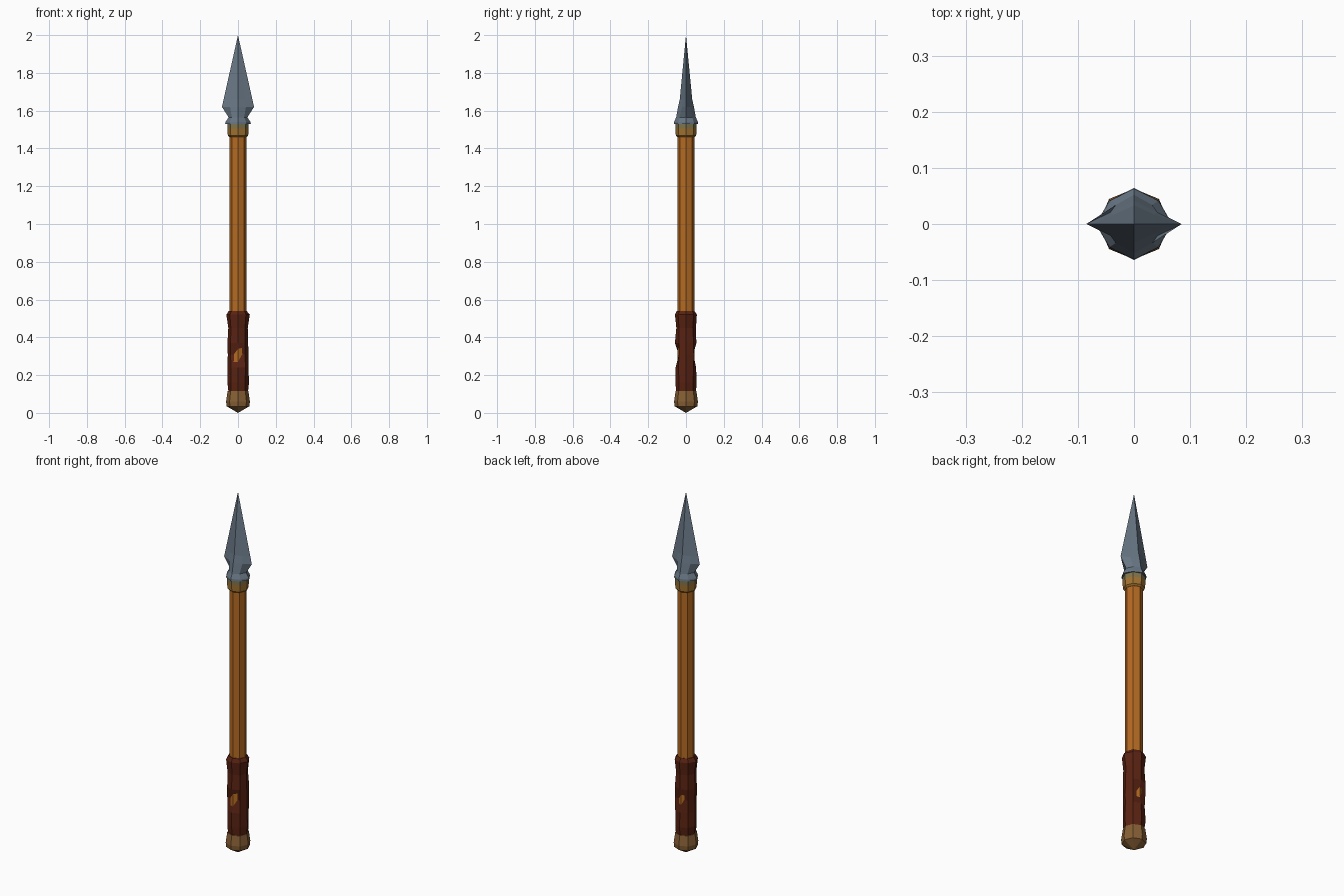
import bpy, bmesh, math, random

if "Cube" in bpy.data.objects:
    bpy.data.objects.remove(bpy.data.objects["Cube"])

random.seed(4)
SIDES = 8


def material(name, rgb):
    m = bpy.data.materials.new(name)
    m.diffuse_color = (*rgb, 1)
    m.use_nodes = True
    m.node_tree.nodes["Principled BSDF"].inputs["Base Color"].default_value = m.diffuse_color
    return m


wood = material("orange wood", (0.46, 0.145, 0.016))
leather = material("dark leather", (0.10, 0.016, 0.006))
brass = material("dull brass", (0.24, 0.115, 0.035))
gold = material("gold binding", (0.36, 0.17, 0.03))
olive = material("tarnished binding", (0.22, 0.18, 0.075))
steel = material("blue grey steel", (0.14, 0.185, 0.235))


def loft(name, rings, mats, rule=None, jitter=0.0, dips=None):
    """Eight-sided tube; each ring is (z, x radius, y radius, diagonal scale)."""
    bm = bmesh.new()
    loops = []
    for i, (z, rx, ry, d) in enumerate(rings):
        loop = []
        for k in range(SIDES):
            a = math.tau * k / SIDES
            s = (d if k % 2 else 1) * (1 + random.uniform(-jitter, jitter))
            if dips and (i, k) in dips:
                s = dips[(i, k)] / rx
            loop.append(bm.verts.new((rx * s * math.cos(a), ry * s * math.sin(a), z)))
        loops.append(loop)
    for lo, hi in zip(loops, loops[1:]):
        for k in range(SIDES):
            n = (k + 1) % SIDES
            bm.faces.new((lo[k], lo[n], hi[n], hi[k]))
    bm.faces.new(loops[0][::-1])
    bm.faces.new(loops[-1])
    bmesh.ops.remove_doubles(bm, verts=bm.verts, dist=0.0004)
    bmesh.ops.recalc_face_normals(bm, faces=bm.faces)
    if rule:
        for f in bm.faces:
            f.material_index = rule(f.calc_center_median())
    mesh = bpy.data.meshes.new(name)
    bm.to_mesh(mesh)
    bm.free()
    for m in mats:
        mesh.materials.append(m)
    ob = bpy.data.objects.new(name, mesh)
    bpy.context.collection.objects.link(ob)
    return ob


def round_rings(profile):
    return [(z, r, r, 1) for z, r in profile]


# Shaft
loft("shaft", round_rings([(0.08, 0.044), (1.50, 0.044)]), [wood])

# Leather grip, worn through to the wood at the front and back
loft("grip", round_rings([(0.10, 0.050), (0.16, 0.056), (0.24, 0.053), (0.31, 0.056),
                          (0.37, 0.056), (0.45, 0.052), (0.52, 0.060), (0.54, 0.047)]),
     [leather], jitter=0.05, dips={(3, 6): 0.030, (3, 2): 0.036})

# Pommel
loft("pommel", round_rings([(0.0, 0.0001), (0.035, 0.060), (0.06, 0.063),
                            (0.115, 0.055), (0.116, 0.040)]), [brass])

# Binding below the head, darker towards the top
loft("binding", round_rings([(1.46, 0.045), (1.468, 0.054), (1.505, 0.056), (1.54, 0.057)]),
     [gold, olive], rule=lambda c: int(c.z > 1.505))

# Spear head: flared socket, pinched neck and diamond-section blade
loft("spear_head", [(1.53, 0.068, 0.064, 0.92), (1.54, 0.066, 0.063, 0.92),
                    (1.565, 0.050, 0.052, 0.92), (1.62, 0.085, 0.042, 0.70),
                    (1.66, 0.076, 0.033, 0.70), (2.0, 0.0001, 0.0001, 1)], [steel])
